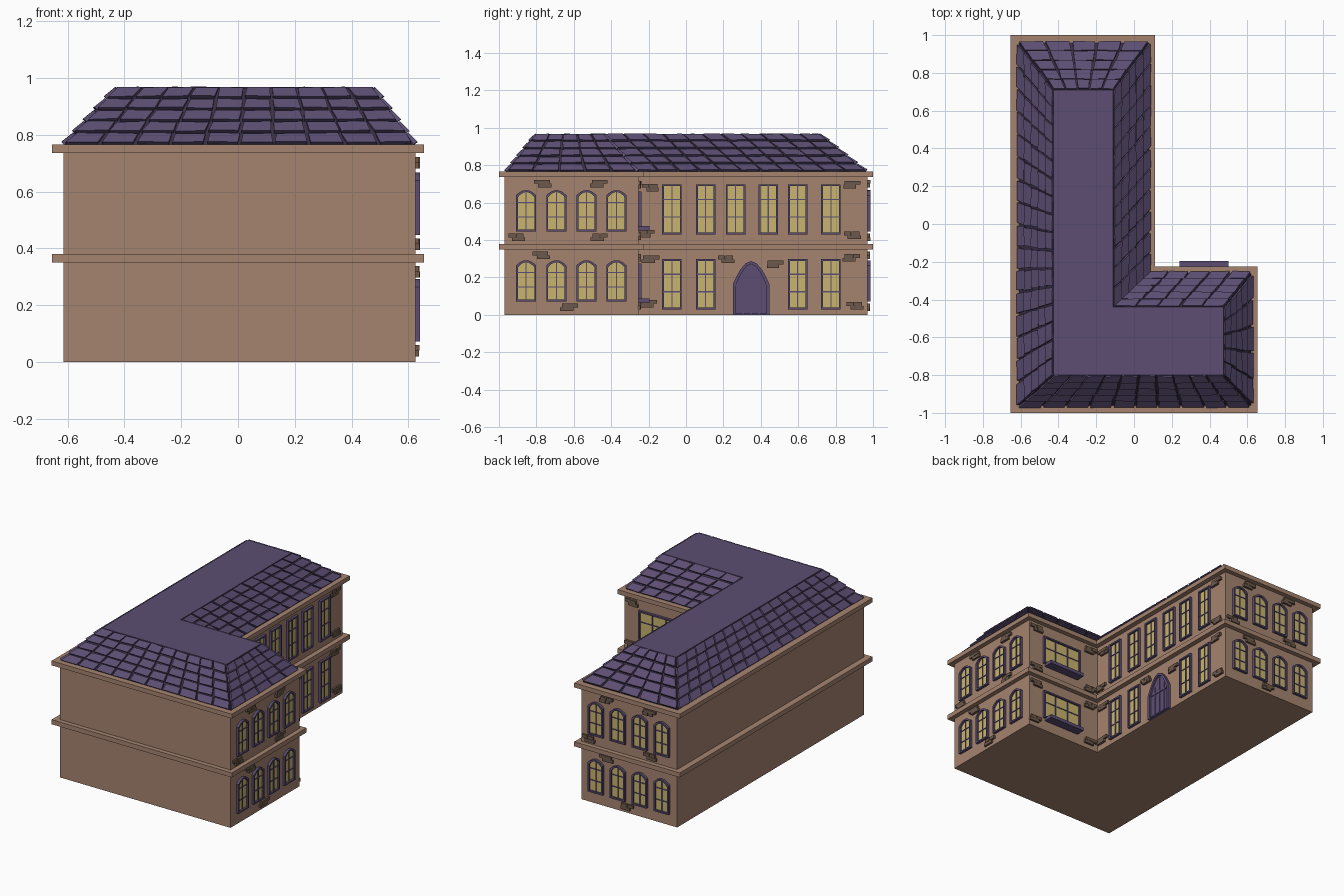
import bpy, bmesh, math, random
from mathutils import Vector

if "Cube" in bpy.data.objects:
    bpy.data.objects.remove(bpy.data.objects["Cube"])

random.seed(4)


def material(name, rgb):
    m = bpy.data.materials.new(name)
    m.diffuse_color = (*rgb, 1)
    m.use_nodes = True
    m.node_tree.nodes["Principled BSDF"].inputs["Base Color"].default_value = m.diffuse_color
    return m


WALL = material("tan plaster", (0.376, 0.231, 0.162))
PURPLE = material("purple slate", (0.107, 0.076, 0.171))
DARK = material("dark slate gaps", (0.040, 0.029, 0.058))
GLASS = material("yellow glass", (0.58, 0.456, 0.156))
BRICK = material("brown brick", (0.15, 0.098, 0.07))

bins = {}


def part(name, mat):
    if name not in bins:
        bins[name] = (bmesh.new(), mat)
    return bins[name][0]


def loft(bm, a, b, caps=True):
    """Solid between two matching 3D outlines."""
    va, vb = [bm.verts.new(p) for p in a], [bm.verts.new(p) for p in b]
    n = len(va)
    for i in range(n):
        j = (i + 1) % n
        bm.faces.new((va[i], va[j], vb[j], vb[i]))
    if caps:
        bm.faces.new(va[::-1])
        bm.faces.new(vb)


def ell(x0, x1, x2, y0, y1, y2, z):
    return [Vector((x, y, z)) for x, y in
            ((x0, y0), (x2, y0), (x2, y1), (x1, y1), (x1, y2), (x0, y2))]


# Facades: functions turning (along wall, height, distance out) into 3D
def wing_end(u, v, d): return Vector((0.625 + d, u, v))
def long_side(u, v, d): return Vector((0.08 + d, u, v))
def wing_side(u, v, d): return Vector((u, -0.255 + d, v))
def back_end(u, v, d): return Vector((u, 0.97 + d, v))


def profile(u, w, v0, v1, rise=0.0, p=2.0):
    """Opening outline, with an arched top if rise > 0."""
    h = w / 2
    pts = [(u - h, v0), (u + h, v0)]
    if rise == 0:
        return pts + [(u + h, v1), (u - h, v1)]
    for i in range(11):
        s = math.cos(math.pi * i / 10)
        pts.append((u + h * s, v1 - rise * abs(s) ** p))
    return pts


def plate(bm, face, pts, d0, d1):
    loft(bm, [face(u, v, d0) for u, v in pts], [face(u, v, d1) for u, v in pts])


def box(bm, face, u, v, w, h, d0, d1):
    plate(bm, face, profile(u, w, v - h / 2, v + h / 2), d0, d1)


def ring(bm, face, outer, inner, d0, d1):
    """Frame strip between two outlines."""
    loops = [[bm.verts.new(face(u, v, d)) for u, v in o]
             for o, d in ((outer, d0), (outer, d1), (inner, d1), (inner, d0))]
    n = len(outer)
    for a, b in zip(loops, loops[1:] + loops[:1]):
        for i in range(n):
            j = (i + 1) % n
            bm.faces.new((a[i], a[j], b[j], b[i]))


def window(face, u, w, v0, v1, rise=0.0, cols=2, bars=(0.35, 0.7)):
    t = 0.01
    inner = profile(u, w - 2 * t, v0 + t, v1 - t, rise)
    ring(part("window_frames", PURPLE), face, profile(u, w, v0, v1, rise), inner, -0.005, 0.016)
    plate(part("window_glass", GLASS), face, inner, -0.005, 0.004)
    bm = part("window_bars", PURPLE)
    for i in range(1, cols):
        box(bm, face, u - w / 2 + w * i / cols, (v0 + v1) / 2, 0.006, v1 - v0 - 2 * t, 0, 0.009)
    for f in bars:
        box(bm, face, u, v0 + f * (v1 - v0), w - 2 * t, 0.006, 0, 0.008)


def brick_patch(face, u, v):
    bm = part("brick_patches", BRICK)
    s = random.choice((-1, 1))
    for du, dv in ((-0.021, 0.01), (0.021, 0.01), (0.002, -0.01), (0.03, -0.01)):
        box(bm, face, u + s * du, v + dv, random.uniform(0.036, 0.046), 0.02,
            -0.005, random.uniform(0.011, 0.016))


# Walls, string course and cornice
loft(part("walls", WALL), ell(-0.615, 0.08, 0.625, -0.97, -0.255, 0.97, 0),
     ell(-0.615, 0.08, 0.625, -0.97, -0.255, 0.97, 0.75))
for name, z0, z1 in (("string_course", 0.35, 0.38), ("cornice", 0.737, 0.766)):
    loft(part(name, WALL), ell(-0.655, 0.112, 0.655, -1, -0.225, 1, z0),
         ell(-0.655, 0.112, 0.655, -1, -0.225, 1, z1))

# Roof core (dark slopes show in the gaps) and flat deck
low = ell(-0.612, 0.08, 0.622, -0.962, -0.26, 0.962, 0.764)
top = ell(-0.425, -0.11, 0.475, -0.80, -0.44, 0.71, 0.965)
loft(part("roof_core", DARK), low, top)
loft(part("roof_deck", PURPLE), [p - Vector((0, 0, 0.004)) for p in top],
     [p + Vector((0, 0, 0.003)) for p in top])

# Slate tiles: rows and fanned columns on each slope, lower edge lifted
tiles = part("roof_tiles", PURPLE)
ROWS = 5
for i in range(6):
    j = (i + 1) % 6
    a, b, c, d = low[i], low[j], top[j], top[i]
    n = (b - a).cross(d - a).normalized()
    cols = max(4, round(((b - a).length + (c - d).length) / 2 / 0.105))
    gu, gv = 0.05 / cols, 0.06 / ROWS
    for r in range(ROWS):
        for k in range(cols):
            def at(s, t, h):
                s += random.uniform(-0.04, 0.04) / cols
                t += random.uniform(-0.05, 0.05) / ROWS
                s, t = min(max(s, 0), 1), min(max(t, 0), 1)
                return a.lerp(b, s).lerp(d.lerp(c, s), t) + n * h
            s0, s1 = k / cols + gu, (k + 1) / cols - gu
            t0, t1 = r / ROWS + gv, (r + 1) / ROWS - gv
            up = [at(s0, t0, 0.015), at(s1, t0, 0.015), at(s1, t1, 0.008), at(s0, t1, 0.008)]
            loft(tiles, [p - n * 0.016 for p in up], up)

# Arched windows on the two wing ends, with brick patches
for face, us, off, sgn in ((wing_end, (-0.855, -0.693, -0.532, -0.372), 0, 1),
                           (back_end, (-0.03, -0.19, -0.348, -0.508), -0.88, -1)):
    for u in us:
        for z in (0, 0.375):
            window(face, u, 0.108, 0.072 + z, 0.292 + z, 0.028)
    for u, v in ((-0.77, 0.702), (-0.46, 0.702), (-0.91, 0.415), (-0.46, 0.415),
                 (-0.78, 0.318), (-0.62, 0.04)):
        brick_patch(face, sgn * u + off, v)

# Tall windows on the courtyard side of the long wing
for u in (-0.075, 0.105, 0.265, 0.44, 0.597, 0.775):
    window(long_side, u, 0.104, 0.43, 0.698)
    if not 0.2 < u < 0.5:
        window(long_side, u, 0.104, 0.03, 0.298)
for u, v in ((-0.195, 0.68), (-0.21, 0.435), (-0.185, 0.297), (-0.195, 0.06), (0.21, 0.297),
             (0.48, 0.27), (0.89, 0.697), (0.885, 0.425), (0.89, 0.305), (0.9, 0.048)):
    brick_patch(long_side, u, v)

# Wide windows with deep sills on the courtyard side of the short wing
for z in (0, 0.385):
    window(wing_side, 0.37, 0.29, 0.085 + z, 0.275 + z, 0, 3, (0.6,))
    box(part("window_sills", PURPLE), wing_side, 0.37, 0.078 + z, 0.26, 0.022, -0.005, 0.06)
for u in (0.135, 0.575):
    for v in (0.695, 0.42, 0.305, 0.05):
        brick_patch(wing_side, u, v)

# Arched double door
outer = profile(0.348, 0.196, 0.0, 0.288, 0.125, 1.9)
inner = profile(0.348, 0.166, 0.008, 0.272, 0.12, 1.9)
ring(part("door_frame", PURPLE), long_side, outer, inner, -0.005, 0.02)
plate(part("door", PURPLE), long_side, inner, -0.005, 0.008)
for u, h in ((0.348, 0.255), (0.305, 0.2), (0.391, 0.2)):
    box(part("door_bars", PURPLE), long_side, u, h / 2 + 0.008, 0.008, h, 0, 0.013)
box(part("door_bars", PURPLE), long_side, 0.348, 0.16, 0.16, 0.009, 0, 0.013)

# Turn every collected part into an object
for name, (bm, mat) in bins.items():
    bmesh.ops.recalc_face_normals(bm, faces=bm.faces)
    me = bpy.data.meshes.new(name)
    bm.to_mesh(me)
    bm.free()
    me.materials.append(mat)
    bpy.context.collection.objects.link(bpy.data.objects.new(name, me))
